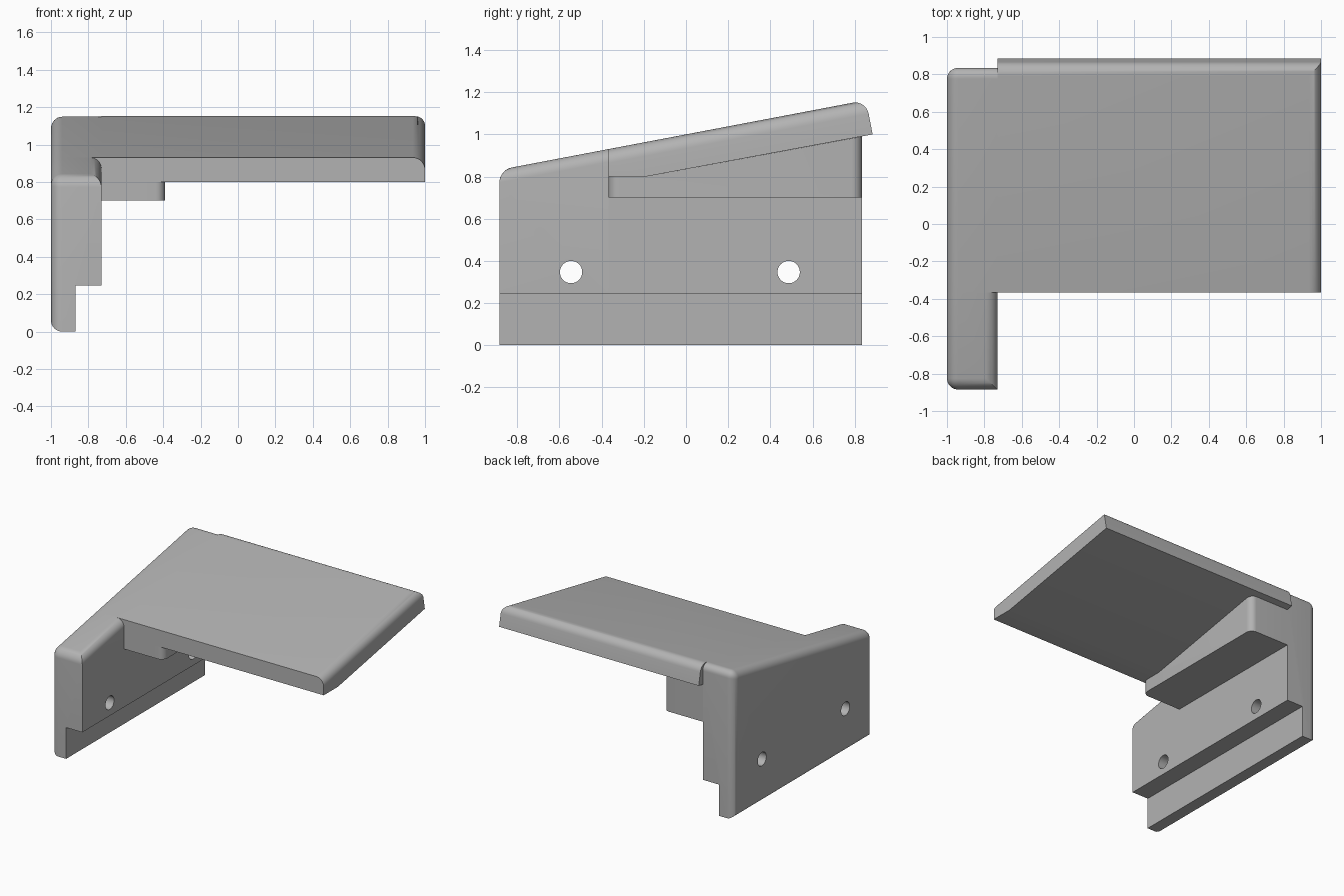
import bpy, bmesh, math

if "Cube" in bpy.data.objects:
    bpy.data.objects.remove(bpy.data.objects["Cube"])

grey = bpy.data.materials.new("plain grey")
grey.use_nodes = True
colour = (0.45, 0.45, 0.45, 1)
grey.diffuse_color = colour
grey.node_tree.nodes["Principled BSDF"].inputs["Base Color"].default_value = colour

OUT, IN, LIP, RIGHT = -1.0, -0.73, -0.87, 1.0
FRONT, SPLIT, BACK = -0.885, -0.367, 0.835


def top(y):
    """Height of the sloping top surface."""
    return 1.0 + 0.19 * y


def near(a, b):
    return abs(a - b) < 0.002


def prism(name, profile, x0, x1, rounded=None, radius=0.06):
    """Extrude a y-z profile along x and round the edges picked by a rule."""
    bm = bmesh.new()
    face = bm.faces.new([bm.verts.new((x0, y, z)) for y, z in profile])
    ext = bmesh.ops.extrude_face_region(bm, geom=[face])
    for v in ext["geom"]:
        if isinstance(v, bmesh.types.BMVert):
            v.co.x = x1
    bmesh.ops.recalc_face_normals(bm, faces=bm.faces)
    if rounded:
        picked = [e for e in bm.edges if rounded(e.verts[0].co, e.verts[1].co)]
        bmesh.ops.bevel(bm, geom=picked, offset=radius, segments=8,
                        profile=0.5, affect='EDGES', clamp_overlap=True)
    mesh = bpy.data.meshes.new(name)
    bm.to_mesh(mesh)
    bm.free()
    mesh.materials.append(grey)
    obj = bpy.data.objects.new(name, mesh)
    bpy.context.collection.objects.link(obj)
    return obj


def activate(obj):
    bpy.ops.object.select_all(action='DESELECT')
    obj.select_set(True)
    bpy.context.view_layer.objects.active = obj


def cut(obj, cutter):
    activate(obj)
    mod = obj.modifiers.new("cut", 'BOOLEAN')
    mod.operation, mod.solver, mod.object = 'DIFFERENCE', 'EXACT', cutter
    bpy.ops.object.modifier_apply(modifier=mod.name)
    bpy.data.objects.remove(cutter)


def wall(name, y0, y1, end, hole_y, round_inner):
    """Half of the upright wall, with its bottom step and screw hole."""
    def rule(a, b):
        m = (a + b) / 2
        at_end = near(a.y, end) and near(b.y, end)
        on_top = a.z > 0.5 and b.z > 0.5
        along_y = not near(a.y, b.y)
        outer = near(a.x, OUT) and near(b.x, OUT)
        if outer:
            return along_y or at_end
        if near(a.x, b.x):
            return round_inner and on_top and along_y
        return at_end and on_top

    obj = prism(name, [(y0, 0), (y1, 0), (y1, top(y1)), (y0, top(y0))],
                OUT, IN, rule)
    step = prism("step_cutter", [(y0 - .1, -.1), (y1 + .1, -.1),
                                 (y1 + .1, .245), (y0 - .1, .245)], LIP, IN + .1)
    cut(obj, step)
    ring = [math.tau * i / 32 for i in range(32)]
    hole = prism("hole_cutter", [(hole_y + .053 * math.cos(t), .347 + .053 * math.sin(t))
                                 for t in ring], OUT - .1, IN + .1)
    cut(obj, hole)
    return obj


# Upright wall: the front half has a rounded inner top edge, the rear carries the plate
front_wall = wall("front_wall", FRONT, SPLIT, FRONT, -0.545, True)
rear_wall = wall("rear_wall", SPLIT, BACK, BACK, 0.487, False)

# Sloping plate with a square-cut back edge
plate = prism("sloping_plate",
              [(SPLIT, .8), (-.19, .8), (.885, 1.0), (.854, top(.854)), (SPLIT, top(SPLIT))],
              IN, RIGHT,
              lambda a, b: (near(a.z, top(a.y)) and near(b.z, top(b.y))
                            and ((near(a.x, RIGHT) and near(b.x, RIGHT))
                                 or (near(a.y, .854) and near(b.y, .854)))), 0.065)

# Support block between wall and plate, rounded on its two free upright edges
block = prism("support_block",
              [(SPLIT, .7), (BACK, .7), (BACK, .99), (-.19, .8), (SPLIT, .8)],
              IN, -0.39,
              lambda a, b: near(a.x, -.39) and near(b.x, -.39) and near(a.y, b.y), 0.05)

for part in (front_wall, rear_wall, plate, block):
    activate(part)
    bpy.ops.object.shade_smooth_by_angle(angle=math.radians(30))
